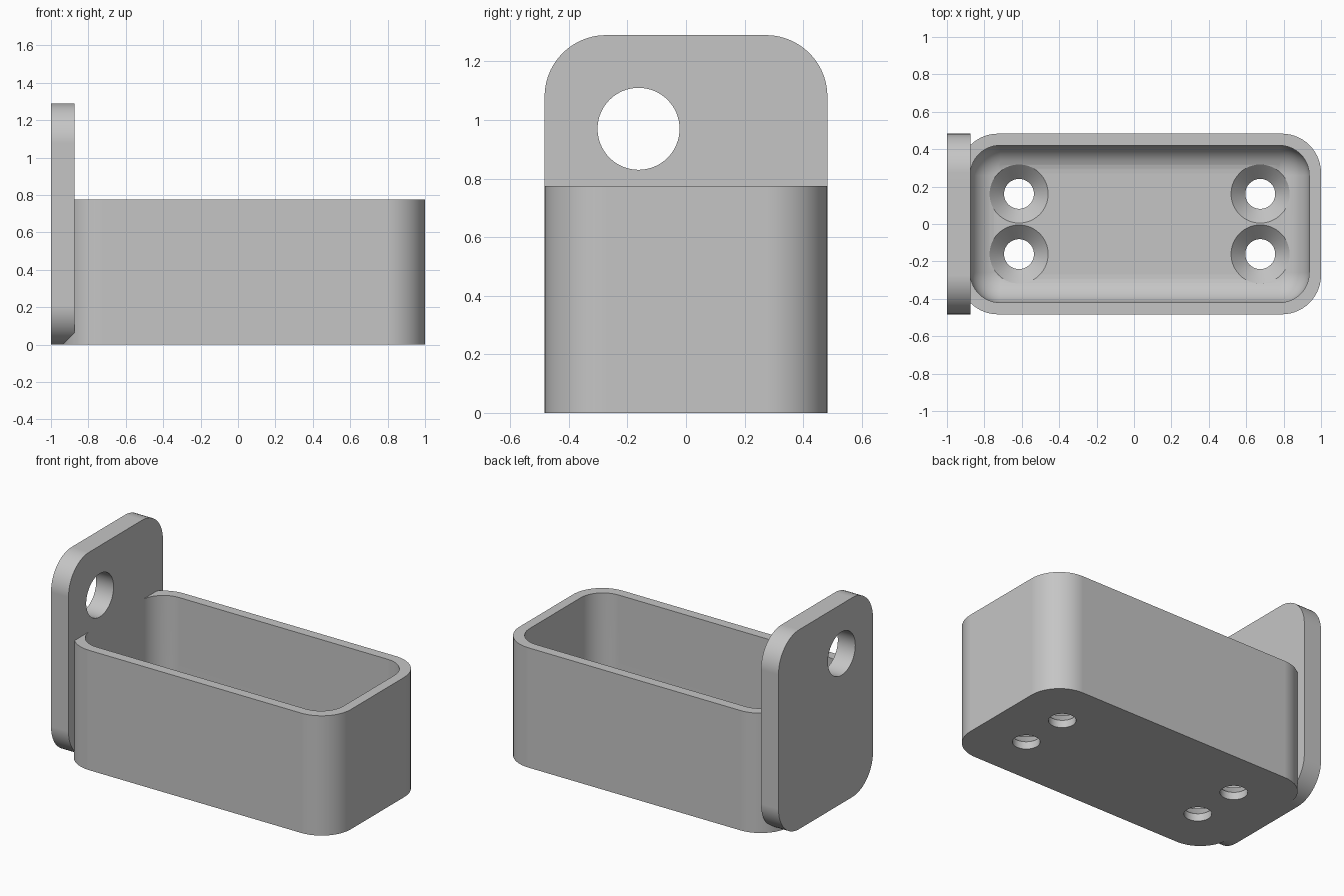
import bpy, bmesh
from math import sin, cos, pi, radians
from mathutils import Vector

if "Cube" in bpy.data.objects:
    bpy.data.objects.remove(bpy.data.objects["Cube"], do_unlink=True)

grey = bpy.data.materials.new("plain grey")
grey.use_nodes = True
grey.diffuse_color = (0.56, 0.56, 0.56, 1)
grey.node_tree.nodes["Principled BSDF"].inputs["Base Color"].default_value = grey.diffuse_color


def rounded(x0, x1, half, r, z, steps=14):
    """Rounded rectangle loop, symmetric in y, at height z."""
    corners = ((x1 - r, half - r), (x0 + r, half - r), (x0 + r, r - half), (x1 - r, r - half))
    return [Vector((cx + r * cos(a), cy + r * sin(a), z))
            for q, (cx, cy) in enumerate(corners)
            for a in [(q + i / steps) * pi / 2 for i in range(steps + 1)]]


def circle(cx, cy, r, z, n=64):
    return [Vector((cx + r * cos(2 * pi * i / n), cy + r * sin(2 * pi * i / n), z)) for i in range(n)]


def skin(bm, loops):
    """Bridge a stack of loops and cap both ends."""
    rows = [[bm.verts.new(p) for p in loop] for loop in loops]
    n = len(rows[0])
    for a, b in zip(rows, rows[1:]):
        for i in range(n):
            j = (i + 1) % n
            bm.faces.new((a[i], a[j], b[j], b[i]))
    bm.faces.new(rows[0][::-1])
    bm.faces.new(rows[-1])


def build(name, stacks):
    bm = bmesh.new()
    for loops in stacks:
        skin(bm, loops)
    bmesh.ops.recalc_face_normals(bm, faces=bm.faces)
    mesh = bpy.data.meshes.new(name)
    bm.to_mesh(mesh)
    bm.free()
    mesh.materials.append(grey)
    obj = bpy.data.objects.new(name, mesh)
    bpy.context.collection.objects.link(obj)
    return obj


def cut_and_finish(obj, cutter):
    cutter.hide_render = True
    bpy.ops.object.select_all(action="DESELECT")
    bpy.context.view_layer.objects.active = obj
    obj.select_set(True)
    cut = obj.modifiers.new("holes", "BOOLEAN")
    cut.operation = "DIFFERENCE"
    cut.solver = "EXACT"
    cut.object = cutter
    bpy.ops.object.modifier_apply(modifier=cut.name)
    bpy.data.objects.remove(cutter, do_unlink=True)
    bpy.ops.object.shade_smooth_by_angle(angle=radians(30))
    weighted = obj.modifiers.new("clean normals", "WEIGHTED_NORMAL")
    weighted.keep_sharp = True


# Tray: outer wall, rim, inner wall, filleted floor
HALF, RIM, FLOOR, FILLET = 0.483, 0.775, 0.125, 0.15
loops = [rounded(-0.937, 1, HALF, 0.21, z) for z in (0, RIM)]
loops.append(rounded(-0.876, 0.937, 0.42, 0.16, RIM))
for i in range(11):
    a = i / 10 * pi / 2
    d = FILLET * (1 - cos(a))
    loops.append(rounded(-0.876 + d, 0.937 - d, 0.42 - d, 0.16 - d, FLOOR + FILLET * (1 - sin(a))))
tray = build("tray", [loops])

# Four countersunk screw holes through the floor
profile = ((0.08, -0.1), (0.08, 0.048), (0.157, 0.126), (0.157, 0.4))
screws = build("screw_hole_cutter", [[circle(x, y, r, z) for r, z in profile]
                                     for x in (-0.615, 0.675) for y in (-0.161, 0.161)])
cut_and_finish(tray, screws)

# Upright end plate, drawn flat (height along x) and stood up
plate_loops = [rounded(0, 1.29, HALF, 0.21, t) for t in (-1, -0.875)]
hole_loops = [circle(0.97, -0.162, 0.14, t) for t in (-1.2, -0.7)]
stand = lambda stack: [[Vector((p.z, p.y, p.x)) for p in loop] for loop in stack]
plate = build("end_plate", [stand(plate_loops)])
cut_and_finish(plate, build("plate_hole_cutter", [stand(hole_loops)]))
